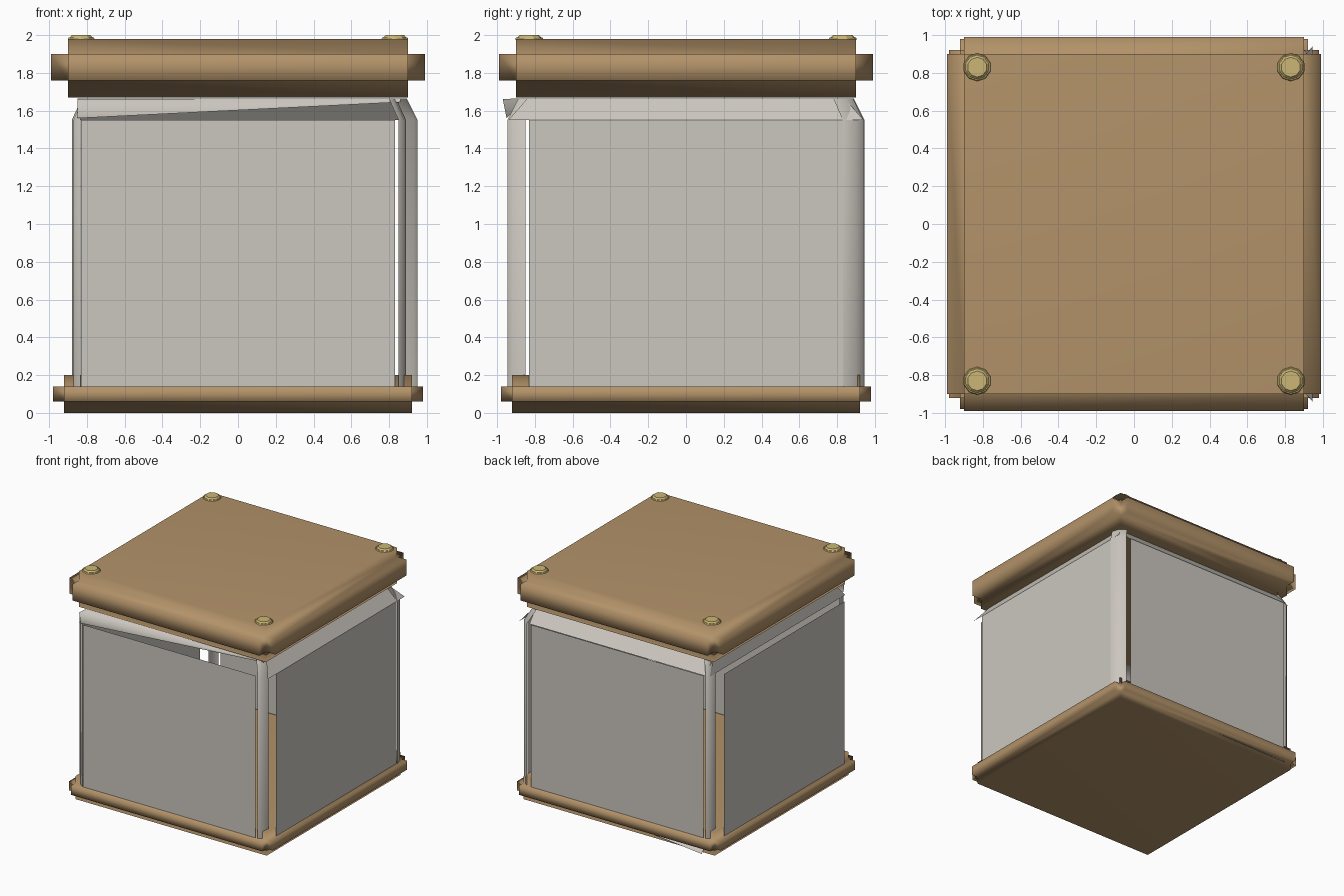
import bpy, bmesh
from math import radians
from mathutils import Matrix

cube = bpy.data.objects.get("Cube")
if cube:
    bpy.data.objects.remove(cube)


def material(name, colour):
    mat = bpy.data.materials.new(name)
    mat.use_nodes = True
    mat.diffuse_color = (*colour, 1)
    node = next(n for n in mat.node_tree.nodes if n.type == 'BSDF_PRINCIPLED')
    node.inputs["Base Color"].default_value = (*colour, 1)
    return mat


WOOD = material("tan_wood", (0.45, 0.29, 0.142))
GLASS = material("pale_grey_panel", (0.6, 0.57, 0.52))
BRASS = material("brass_yellow", (0.6, 0.47, 0.18))


def add(name, bm, mat, smooth=True):
    mesh = bpy.data.meshes.new(name)
    for f in bm.faces:
        f.smooth = smooth
    bm.to_mesh(mesh)
    bm.free()
    mesh.materials.append(mat)
    obj = bpy.data.objects.new(name, mesh)
    bpy.context.collection.objects.link(obj)
    return obj


def slab(name, half, z0, z1, band0, band1, out):
    """Square block whose four sides carry a raised band."""
    bm = bmesh.new()
    bmesh.ops.create_cube(bm, size=1)
    for v in bm.verts:
        v.co = (v.co.x * 2 * half, v.co.y * 2 * half, z1 if v.co.z > 0 else z0)
    for z in (band0, band1):
        bmesh.ops.bisect_plane(bm, geom=bm.verts[:] + bm.edges[:] + bm.faces[:],
                               plane_co=(0, 0, z), plane_no=(0, 0, 1))
    bm.normal_update()
    for f in [f for f in bm.faces if band0 < f.calc_center_median().z < band1
              and abs(f.normal.z) < 0.1]:
        push = f.normal * (out - half)
        new = bmesh.ops.extrude_face_region(bm, geom=[f])["geom"]
        bmesh.ops.translate(bm, vec=push, verts=[v for v in new if isinstance(v, bmesh.types.BMVert)])
        bmesh.ops.delete(bm, geom=[f], context='FACES_ONLY')
    bmesh.ops.recalc_face_normals(bm, faces=bm.faces[:])
    obj = add(name, bm, WOOD)
    obj.modifiers.new("soft_edges", 'WEIGHTED_NORMAL')


def sheet(name, rows):
    """Thin bent sheet lofted between rows of points."""
    bm = bmesh.new()
    grid = [[bm.verts.new(p) for p in row] for row in rows]
    for a, b in zip(grid, grid[1:]):
        for i in range(len(a) - 1):
            bm.faces.new((a[i], a[i + 1], b[i + 1], b[i]))
    return add(name, bm, GLASS)


# Base and lid
slab("base", 0.92, 0, 0.2, 0.06, 0.14, 0.98)
slab("lid", 0.9, 1.67, 1.98, 1.76, 1.9, 0.99)

# Side panels
for i, side in enumerate(("front", "left", "back", "right")):
    panel = sheet(side + "_panel", [[(-0.83, -0.945, z), (0.83, -0.945, z)] for z in (0.14, 1.55)])
    panel.data.transform(Matrix.Rotation(radians(90 * i), 4, 'Z'))

# Narrow corner posts, leaning inward above the panels
posts = {
    "front_left": ((0.85, -0.945), (0.88, -0.92), (0.89, -0.85)),
    "back_left": ((0.95, 0.83), (0.93, 0.9), (0.87, 0.94)),
    "back_right": ((-0.85, 0.945), (-0.88, 0.92), (-0.88, 0.85)),
    "front_right": ((-0.88, -0.85), (-0.87, -0.92), (-0.835, -0.945)),
}
for name, path in posts.items():
    sheet(name + "_post", [[(x * s, y * s, z) for x, y in path]
                           for s, z in ((1, 0.14), (1, 1.55), (0.94, 1.665))])

# Sloping rails above the panels
sheet("left_rail", [[(0.945, y * 0.94, 1.55) for y in (-1, 1)],
                    [(0.86, y * 0.84, 1.665) for y in (-1, 1)]])
sheet("right_rail", [[(-0.88, y * 0.93, 1.55) for y in (1, -1)],
                     [(-0.85, y * 0.84, 1.665) for y in (1, -1)]])
sheet("back_rail", [[(x * 0.85, 0.94, 1.55) for x in (1, -1)],
                    [(x * 0.85, 0.84, 1.665) for x in (1, -1)]])

# Warped front rail, open toward its lower end
sheet("front_rail", [[(-0.85, -0.95, 1.56), (0.86, -0.87, 1.645)],
                     [(-0.85, -0.97, 1.662), (0.86, -0.86, 1.665)],
                     [(-0.83, -0.83, 1.665), (0.86, -0.83, 1.665)]])

# Loose sliver below the back edge
sheet("back_sliver", [[(-0.15, 0.93, 0.05), (-0.83, 0.97, 0.01)],
                      [(-0.2, 0.92, 0.06), (-0.83, 0.92, 0.06)]])

# Bolts on the lid corners
for sx in (-1, 1):
    for sy in (-1, 1):
        bm = bmesh.new()
        for r0, r1, z, h in ((0.075, 0.07, 1.983, 0.01), (0.066, 0.052, 1.993, 0.014)):
            bmesh.ops.create_cone(bm, cap_ends=True, segments=10, radius1=r0, radius2=r1,
                                  depth=h, matrix=Matrix.Translation((sx * 0.83, sy * 0.83, z)))
        add("lid_bolt", bm, BRASS, smooth=False)
